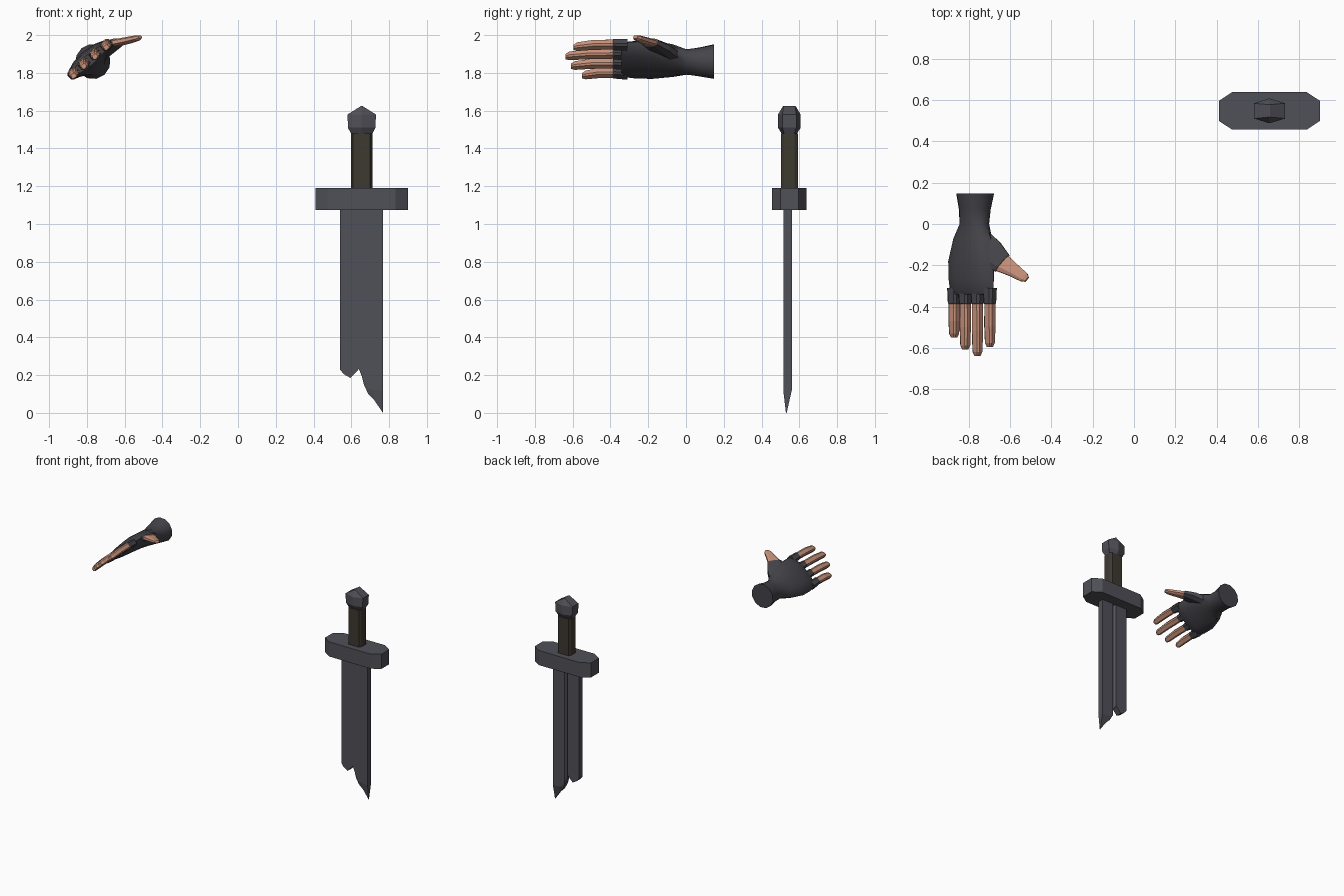
import bpy, bmesh, math
from mathutils import Vector

cube = bpy.data.objects.get("Cube")
if cube:
    bpy.data.objects.remove(cube, do_unlink=True)


def material(name, r, g, b):
    m = bpy.data.materials.new(name)
    m.use_nodes = True
    m.diffuse_color = (r, g, b, 1)
    m.node_tree.nodes["Principled BSDF"].inputs["Base Color"].default_value = (r, g, b, 1)
    return m


METAL = material("dark steel", 0.08, 0.08, 0.098)
GLOVE = material("charcoal glove", 0.058, 0.058, 0.068)
SKIN = material("skin", 0.58, 0.29, 0.2)
GRIP = material("brown grip", 0.048, 0.041, 0.03)


def loft(name, rings, mats, smooth=None, first_skin=None):
    """Join equal rings of points into a capped solid."""
    bm = bmesh.new()
    loops = [[bm.verts.new(p) for p in ring] for ring in rings]
    n = len(loops[0])
    for i, (a, b) in enumerate(zip(loops, loops[1:])):
        for k in range(n):
            j = (k + 1) % n
            f = bm.faces.new((a[k], a[j], b[j], b[k]))
            f.material_index = int(first_skin is not None and i >= first_skin)
    bm.faces.new(loops[0][::-1])
    end = bm.faces.new(loops[-1])
    end.material_index = int(first_skin is not None)
    bmesh.ops.recalc_face_normals(bm, faces=bm.faces)
    mesh = bpy.data.meshes.new(name)
    bm.to_mesh(mesh)
    bm.free()
    for m in mats:
        mesh.materials.append(m)
    ob = bpy.data.objects.new(name, mesh)
    bpy.context.collection.objects.link(ob)
    if smooth:
        bpy.ops.object.select_all(action='DESELECT')
        ob.select_set(True)
        bpy.context.view_layer.objects.active = ob
        bpy.ops.object.shade_smooth_by_angle(angle=math.radians(smooth))
    return ob


def box_ring(c, u, v, a, b, ca, cb):
    """Rectangle with chamfered corners in the plane of u and v."""
    pts = [(a, b - cb), (a - ca, b), (ca - a, b), (-a, b - cb),
           (-a, cb - b), (ca - a, -b), (a - ca, -b), (a, cb - b)]
    return [Vector(c) + u * p + v * q for p, q in pts]


def oval_ring(c, u, v, a, b, n=12):
    return [Vector(c) + u * (a * math.cos(t)) + v * (b * math.sin(t))
            for t in (math.tau * k / n for k in range(n))]


X, Y, Z = Vector((1, 0, 0)), Vector((0, 1, 0)), Vector((0, 0, 1))
SX, SY = 0.655, 0.547

# Guard and grip
loft("guard", [box_ring((SX, SY, z), X, Y, 0.245, 0.091, 0.065, 0.043)
               for z in (1.075, 1.19)], [METAL])
loft("grip", [box_ring((SX, SY, z), X, Y, 0.057, 0.045, 0.012, 0.018)
              for z in (1.18, 1.48)], [GRIP])


# Pommel: hexagonal rings closing to a short ridge
def hex_ring(z, a, b, flat):
    return [(SX + x, SY + y, z) for x, y in
            ((a, -flat), (a, flat), (0, b), (-a, flat), (-a, -flat), (0, -b))]


loft("pommel", [hex_ring(1.475, 0.055, 0.038, 0.025),
                hex_ring(1.51, 0.073, 0.06, 0.037),
                hex_ring(1.58, 0.075, 0.06, 0.037),
                hex_ring(1.625, 0.003, 0.033, 0.03)], [METAL])

# Broken blade: columns across the width, with a narrow groove in the back
columns = [(0.54, 0.23, 0), (0.56, 0.205, 0), (0.595, 0.185, 0), (0.64, 0.232, 0),
           (0.655, 0.195, 0.02), (0.668, 0.145, 0), (0.69, 0.1, 0),
           (0.72, 0.07, 0), (0.767, 0.0, 0)]
front, back = 0.515, 0.56
rings = []
for x, low, groove in columns:
    rear = back - groove
    mid = max(0.12, low + 0.03)
    slim = max(0, min(1, (0.14 - low) / 0.1))
    lf = front + 0.014 * slim
    lr = rear + (0.533 - rear) * slim
    rings.append([(x, front, 1.08), (x, front, mid), (x, lf, low),
                  (x, lr, low), (x, rear, mid), (x, rear, 1.08)])
loft("blade", rings, [METAL])

# Gloved palm and wrist, with the hand rolled about its length
roll = math.radians(41)
W = Vector((math.cos(roll), 0, math.sin(roll)))
N = Vector((-math.sin(roll), 0, math.cos(roll)))
palm = [(0.147, -0.768, 1.86, 0.093, 0.093), (0.07, -0.77, 1.858, 0.079, 0.077),
        (0.0, -0.772, 1.858, 0.078, 0.062), (-0.07, -0.78, 1.865, 0.115, 0.056),
        (-0.18, -0.787, 1.87, 0.144, 0.053), (-0.27, -0.787, 1.87, 0.144, 0.046),
        (-0.325, -0.785, 1.87, 0.138, 0.038), (-0.342, -0.785, 1.87, 0.125, 0.028)]
loft("gloved_palm", [oval_ring((x, y, z), W, N, a, b) for y, x, z, a, b in palm],
     [GLOVE], smooth=35)

# Four fingers: glove stub at the root, bare skin to the tip
fingers = {"index": (-0.697, 1.946, -0.595), "middle": (-0.757, 1.897, -0.638),
           "ring": (-0.816, 1.846, -0.608), "little": (-0.87, 1.796, -0.55)}
for name, (x, z, tip) in fingers.items():
    knuckle = (tip - 0.39) / 2
    steps = [(-0.31, 0.031, 0.026, 0), (-0.385, 0.027, 0.025, 0.004),
             (-0.386, 0.024, 0.022, 0.004), (knuckle, 0.025, 0.022, 0.002),
             (tip + 0.02, 0.022, 0.019, -0.007), (tip, 0.013, 0.012, -0.011)]
    loft(name + "_finger", [box_ring((x, y, z + dz), W, N, a, b, a * 0.4, b * 0.4)
                            for y, a, b, dz in steps],
         [GLOVE, SKIN], first_skin=1)

# Thumb, spreading out from the palm
along = Vector((0.2, -0.17, 0.08)).normalized()
side = Vector((0.65, 0.76, 0)).normalized()
up = side.cross(along).normalized()
thumb = [(-0.76, -0.08, 1.885, 0.07, 0.035), (-0.695, -0.14, 1.93, 0.07, 0.03),
         (-0.637, -0.19, 1.961, 0.052, 0.021), (-0.636, -0.191, 1.961, 0.046, 0.018),
         (-0.58, -0.226, 1.973, 0.033, 0.017), (-0.532, -0.258, 1.985, 0.025, 0.014),
         (-0.518, -0.268, 1.99, 0.014, 0.009)]
loft("thumb", [box_ring((x, y, z), side, up, a, b, a * 0.45, b * 0.5)
               for x, y, z, a, b in thumb], [GLOVE, SKIN], first_skin=2)
